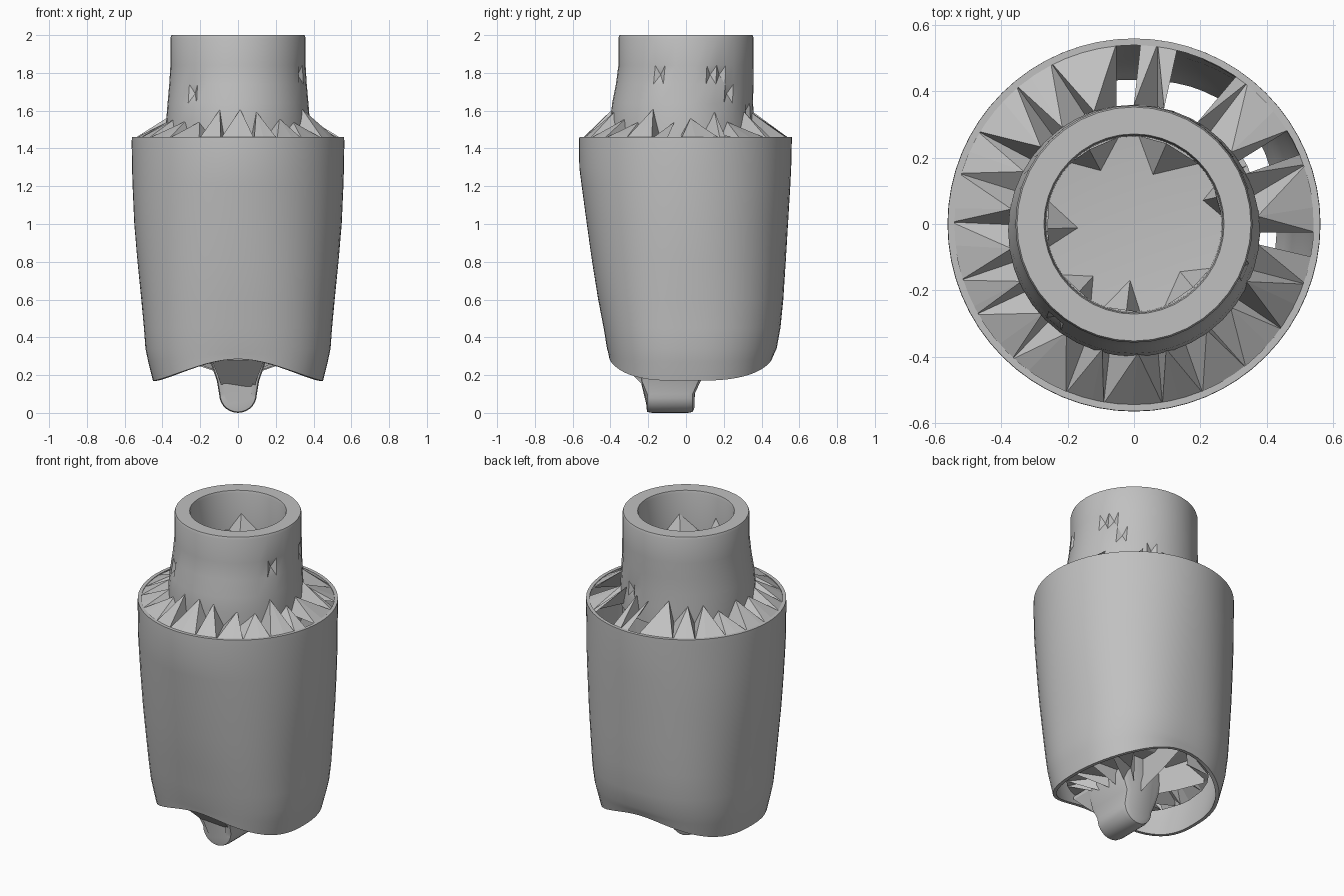
import bpy, bmesh, math, random
from math import sin, cos, pi, radians

random.seed(4)
cube = bpy.data.objects.get("Cube")
if cube:
    bpy.data.objects.remove(cube)

grey = bpy.data.materials.new("plain_grey")
grey.use_nodes = True
grey.diffuse_color = (0.53, 0.53, 0.53, 1)
grey.node_tree.nodes["Principled BSDF"].inputs["Base Color"].default_value = (0.53, 0.53, 0.53, 1)


def finish(name, bm, smooth=None):
    bmesh.ops.recalc_face_normals(bm, faces=bm.faces)
    mesh = bpy.data.meshes.new(name)
    bm.to_mesh(mesh)
    bm.free()
    mesh.materials.append(grey)
    ob = bpy.data.objects.new(name, mesh)
    bpy.context.collection.objects.link(ob)
    if smooth:
        bpy.ops.object.select_all(action="DESELECT")
        ob.select_set(True)
        bpy.context.view_layer.objects.active = ob
        bpy.ops.object.shade_smooth_by_angle(angle=radians(smooth))


def loft(bm, rings, cap_start=False, cap_end=False):
    rows = [[bm.verts.new(p) for p in ring] for ring in rings]
    for a, b in zip(rows, rows[1:]):
        for i in range(len(a)):
            j = (i + 1) % len(a)
            bm.faces.new((a[i], a[j], b[j], b[i]))
    if cap_start:
        bm.faces.new(rows[0])
    if cap_end:
        bm.faces.new(rows[-1])


def circle(r, z, n=40, shift=0.0):
    return [(r * cos(2 * pi * i / n), r * sin(2 * pi * i / n) + shift, z) for i in range(n)]


def polar(r, deg, z):
    return (r * cos(radians(deg)), r * sin(radians(deg)), z)


# Body shell: round at the top, squarer at the bottom, with a saddle-shaped lower edge
def body_ring(z, hx, front, back, power, rim=0.0, inset=0.0, n=64):
    pts = []
    for i in range(n):
        a = 2 * pi * i / n
        c, s = cos(a), sin(a)
        k = (abs(c) ** power + abs(s) ** power) ** (-1 / power)
        hy = back if s > 0 else front
        pts.append(((hx - inset) * c * k, (hy - inset) * s * k, z + rim * abs(s) ** 3.5))
    return pts


levels = [
    (1.46, .562, .565, .56, 2), (1.43, .563, .566, .56, 2), (1.3, .561, .565, .557, 2),
    (1.2, .558, .552, .552, 2.05), (1.0, .549, .525, .54, 2.1), (.8, .532, .497, .528, 2.2),
    (.6, .512, .465, .515, 2.3), (.45, .498, .436, .5, 2.4), (.34, .49, .418, .48, 2.4),
    (.27, .475, .411, .468, 2.4, .045), (.17, .45, .405, .455, 2.4, .115)]
outer = [body_ring(*lv) for lv in levels]
inner = [body_ring(*lv, inset=.02) for lv in reversed(levels)]
bm = bmesh.new()
loft(bm, outer + inner + outer[:1])
bmesh.ops.remove_doubles(bm, verts=bm.verts, dist=0.0001)
finish("body_shell", bm, 35)

# Neck: thick tube leaning slightly forward at its foot, with a floor and a few chipped dents
bm = bmesh.new()
profile = [(.30, 1.40, -.02), (.38, 1.44, -.02), (.38, 1.55, -.02), (.373, 1.64, -.018),
           (.364, 1.74, -.007), (.358, 1.84, 0), (.358, 1.985, 0), (.353, 2.0, 0),
           (.272, 2.0, 0), (.268, 1.985, 0), (.265, 1.76, 0), (.15, 1.75, 0)]
loft(bm, [circle(r, z, shift=y) for r, z, y in profile], cap_end=True)
dents = [(23, 1.79), (32, 1.79), (40, 1.69), (-22, 1.79), (-130, 1.69), (68, 1.59)]
chipped = []
for f in bm.faces:
    p = f.calc_center_median()
    ang = math.degrees(math.atan2(p.y, p.x))
    if math.hypot(p.x, p.y) > .34 and any(
            abs(ang - a) < 4.6 and abs(p.z - z) < .04 for a, z in dents):
        chipped.append(f)
for v in bmesh.ops.poke(bm, faces=chipped)["verts"]:
    v.co.x *= .95
    v.co.y *= .95
finish("neck", bm, 30)


# Folded fan of triangles around the axis; keep decides which angles are filled
def folded_fan(name, count, inner_r, outer_r, low, high, rim_z, keep, wobble, shift=0.0):
    bm = bmesh.new()
    ins, outs = [], []
    for i in range(count):
        a = 360 * i / count
        z = random.uniform(low + .4 * (high - low), high) if i % 2 else low
        x, y, z = polar(inner_r, a + random.uniform(-wobble, wobble), z)
        ins.append(bm.verts.new((x, y + shift, z)))
        outs.append(bm.verts.new(polar(outer_r, a + random.uniform(-wobble, wobble), rim_z)))
    for i in range(count):
        j = (i + 1) % count
        if keep(360 * (i + .5) / count):
            split = (outs[j], ins[i]) if i % 2 else (outs[i], ins[j])
            bm.faces.new((ins[i], outs[i], split[0] if i % 2 else split[1]))
            bm.faces.new((outs[j], ins[j], split[1] if i % 2 else split[0]))
    finish(name, bm)


gaps = (98, 61, 66, 25, 356)
folded_fan("shoulder_ribs", 44, .375, .55, 1.47, 1.61, 1.452,
           lambda a: all(abs(a - g) > 4.2 for g in gaps), 3.3, -.015)

# Broad low teeth on the neck floor, pointing inwards
for a, w, reach in ((65, 22, .16), (118, 18, .19), (180, 15, .17), (228, 13, .2),
                    (262, 12, .17), (310, 20, .2), (15, 10, .22)):
    bm = bmesh.new()
    base = [bm.verts.new(polar(.267, a - w, 1.76)), bm.verts.new(polar(.267, a + w, 1.76)),
            bm.verts.new(polar(reach, a + 4, 1.755))]
    top = bm.verts.new(polar(.262, a + 3, 1.86))
    bm.faces.new(base)
    for i in range(3):
        bm.faces.new((base[i], base[(i + 1) % 3], top))
    finish("neck_tooth", bm)

# Inner core below the neck
bm = bmesh.new()
loft(bm, [circle(r, z, 20, y) for r, z, y in
          ((.37, 1.44, -.02), (.355, .9, -.02), (.33, .46, -.02), (.2, .4, -.02))], cap_end=True)
finish("inner_core", bm)

# Faceted underside between the knob and the shell, open towards the back
folded_fan("underside_ribs", 28, .12, .385, .22, .36, .31,
           lambda a: a < 50 or a > 205, 3)
folded_fan("underside_dish", 26, .3, .42, .40, .48, .33,
           lambda a: 125 < a < 205, 3)

# Webs joining the knob to the shell
for a in (90, 150, 195, 235, 315):
    bm = bmesh.new()
    corners = [(.06, .2), (.25, .26), (.4, .32), (.4, .5), (.06, .5)]
    web = bm.faces.new([bm.verts.new(polar(r, a, z)) for r, z in corners])
    bmesh.ops.solidify(bm, geom=[web], thickness=.03)
    finish("underside_web", bm)

# Bottom knob: rounded tongue that widens upwards into the body
bm = bmesh.new()
tongue = [(.1 * cos(t), .1 + .1 * sin(t)) for t in [pi + pi * i / 14 for i in range(15)]]
tongue += [(.112, .17), (.15, .28), (.13, .45), (-.13, .45), (-.15, .28), (-.112, .17)]
loft(bm, [[(x * s, y - .09, .1 + (z - .1) * (s if z < .1 else 1)) for x, z in tongue]
          for y, s in ((-.12, .72), (-.115, .95), (-.09, 1), (.1, 1), (.125, .95), (.135, .72))],
     cap_start=True, cap_end=True)
for v in bm.verts:
    if v.co.z > .13:
        v.co.y = -.09 + (v.co.y + .09) * 1.25
finish("bottom_knob", bm, 40)

# Shallow ledge across the front of the knob
bm = bmesh.new()
loft(bm, [[(-w, y0, z), (w, y0, z), (w, -.1, z), (-w, -.1, z)]
          for w, y0, z in ((.09, -.22, .14), (.1, -.26, .18), (.14, -.36, .28), (.14, -.36, .3))],
     cap_start=True, cap_end=True)
finish("knob_ledge", bm)
